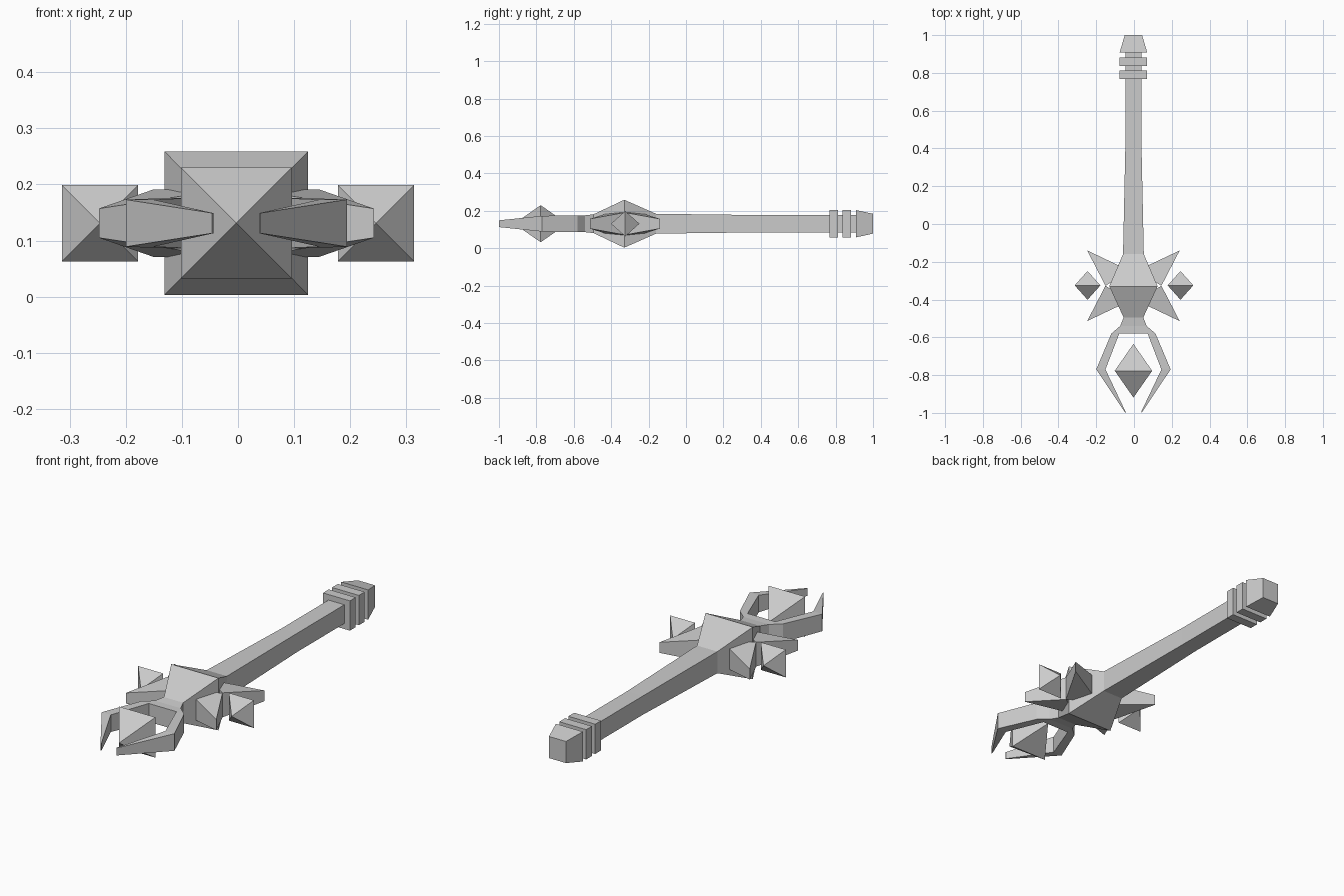
import bpy
import bmesh

cube = bpy.data.objects.get("Cube")
if cube:
    bpy.data.objects.remove(cube, do_unlink=True)

AXIS_Z = 0.131
AXIS_X = -0.003

grey = bpy.data.materials.new("stone_grey")
grey.use_nodes = True
COLOUR = (0.6, 0.6, 0.6, 1)
grey.diffuse_color = COLOUR
grey.node_tree.nodes["Principled BSDF"].inputs["Base Color"].default_value = COLOUR


def loft(name, rings, x=AXIS_X):
    """Skin a row of four-point rings, with both ends closed."""
    bm = bmesh.new()
    loops = [[bm.verts.new(p) for p in ring] for ring in rings]
    for a, b in zip(loops, loops[1:]):
        for i in range(4):
            j = (i + 1) % 4
            bm.faces.new((a[i], a[j], b[j], b[i]))
    bm.faces.new(loops[0])
    bm.faces.new(loops[-1])
    bmesh.ops.remove_doubles(bm, verts=bm.verts, dist=0.0005)
    bmesh.ops.recalc_face_normals(bm, faces=bm.faces)
    mesh = bpy.data.meshes.new(name)
    bm.to_mesh(mesh)
    bm.free()
    mesh.materials.append(grey)
    obj = bpy.data.objects.new(name, mesh)
    obj.location = (x, 0, AXIS_Z)
    bpy.context.collection.objects.link(obj)
    return obj


def box_ring(y, w, h):
    return [(-w, y, -h), (w, y, -h), (w, y, h), (-w, y, h)]


def blade_ring(outer, inner, h, side):
    (ox, oy), (ix, iy) = outer, inner
    return [(side * ox, oy, -h), (side * ix, iy, -h),
            (side * ix, iy, h), (side * ox, oy, h)]


def crystal(name, x, y, radius, length):
    loft(name, [box_ring(y - length, 0, 0), box_ring(y, radius, radius),
                box_ring(y + length, 0, 0)], x)


# Shaft swelling into the hub, then the flared neck
loft("shaft_and_hub", [box_ring(*s) for s in (
    (0.92, 0.043, 0.046), (0.4, 0.043, 0.046), (-0.16, 0.055, 0.053),
    (-0.33, 0.128, 0.128), (-0.495, 0.052, 0.05), (-0.54, 0.07, 0.045),
    (-0.58, 0.117, 0.045))])

# Grip rings and end cap
for i, y in enumerate((0.767, 0.837)):
    loft(f"grip_ring_{i + 1}", [box_ring(y, 0.073, 0.073),
                                box_ring(y + 0.045, 0.073, 0.073)])
loft("end_cap", [box_ring(0.908, 0.073, 0.073), box_ring(1.0, 0.046, 0.053)])

for side, label in ((1, "left"), (-1, "right")):
    # Claw around the front crystal
    loft(label + "_claw", [blade_ring(o, i, h, side) for o, i, h in (
        ((0.117, -0.58), (0.075, -0.58), 0.045),
        ((0.197, -0.77), (0.148, -0.77), 0.042),
        ((0.043, -1.0), (0.041, -0.995), 0.018))])

    # Hub spikes, one pointing forward and one back
    for turn, end in ((1, "back"), (-1, "front")):
        base_y = -0.327
        loft(f"{label}_{end}_spike", [blade_ring(o, i, h, side) for o, i, h in (
            ((0.148, base_y), (0.02, base_y + turn * 0.08), 0.06),
            ((0.245, base_y + turn * 0.187), (0.245, base_y + turn * 0.187), 0.026))])

    # Floating side crystal
    crystal(label + "_crystal", side * 0.246, -0.325, 0.068, 0.076)

# Floating front crystal
crystal("front_crystal", AXIS_X, -0.777, 0.099, 0.142)
